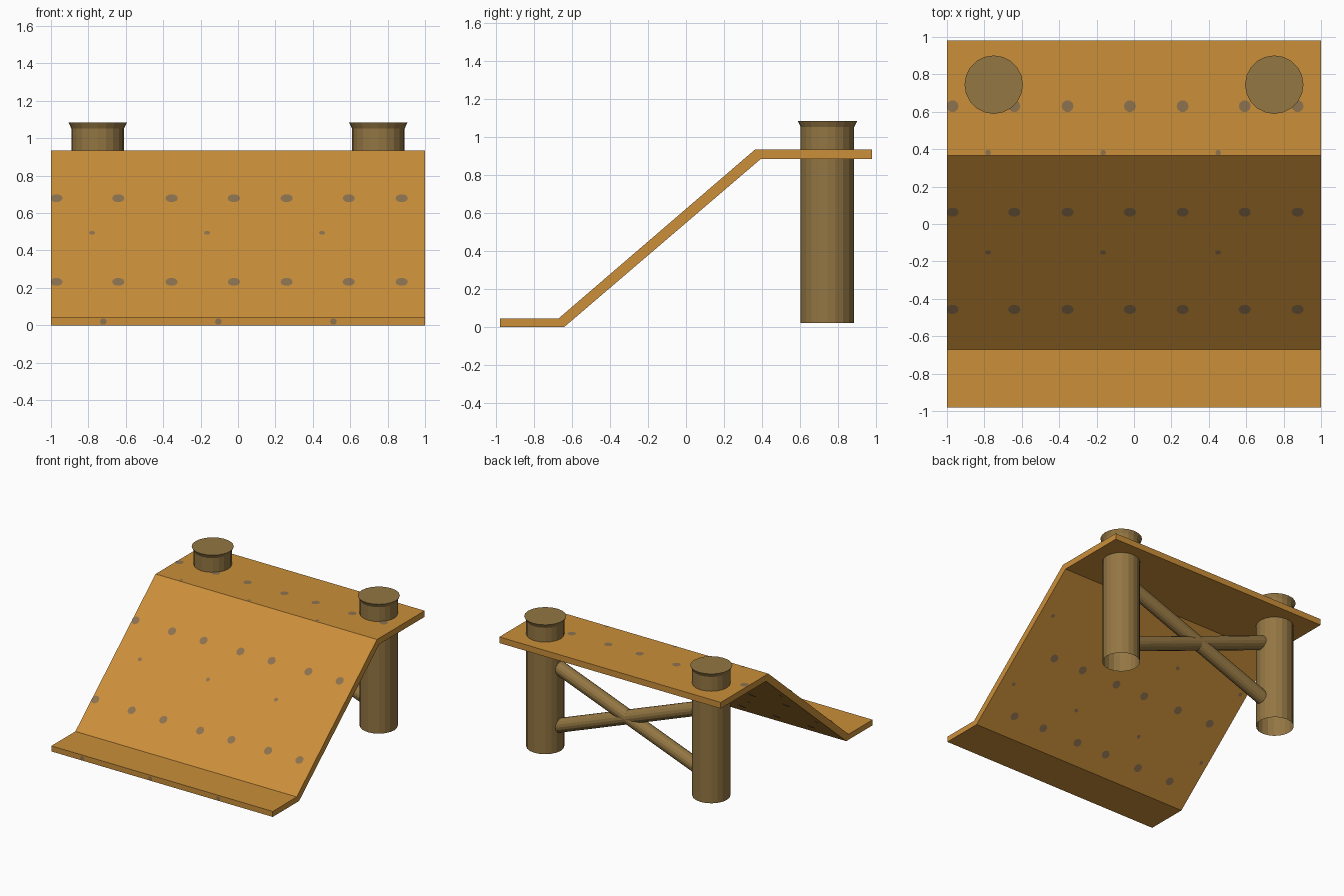
import bpy, bmesh, math
from mathutils import Vector

if "Cube" in bpy.data.objects:
    bpy.data.objects.remove(bpy.data.objects["Cube"])


def material(name, rgb):
    lin = [((c / 255 + 0.055) / 1.055) ** 2.4 for c in rgb]
    m = bpy.data.materials.new(name)
    m.diffuse_color = (*lin, 1)
    m.use_nodes = True
    m.node_tree.nodes["Principled BSDF"].inputs["Base Color"].default_value = m.diffuse_color
    return m


PLANK = material("tan wood", (203, 143, 58))
POST = material("dull brown wood", (147, 118, 67))
SPOT = material("grey brown spot", (140, 114, 80))


def add_object(name, bm, mat):
    mesh = bpy.data.meshes.new(name)
    bm.to_mesh(mesh)
    bm.free()
    mesh.materials.append(mat)
    ob = bpy.data.objects.new(name, mesh)
    bpy.context.collection.objects.link(ob)
    return ob


# Bent ramp board: side profile (y, z) extruded along x
profile = [(-.98, 0), (-.64, 0), (.395, .885), (.98, .885),
           (.98, .935), (.365, .935), (-.67, .045), (-.98, .045)]
bm = bmesh.new()
face = bm.faces.new([bm.verts.new((-1, y, z)) for y, z in profile])
ext = bmesh.ops.extrude_face_region(bm, geom=[face])
bmesh.ops.translate(bm, vec=(2, 0, 0),
                    verts=[v for v in ext["geom"] if isinstance(v, bmesh.types.BMVert)])
bmesh.ops.recalc_face_normals(bm, faces=bm.faces)
add_object("ramp_board", bm, PLANK)


# Posts: open at the bottom, flared cap at the top
def post(name, x, sides=20):
    bm = bmesh.new()
    rings = []
    for r, z in [(.141, .02), (.141, 1.052), (.156, 1.083)]:
        rings.append([bm.verts.new((x + r * math.cos(math.tau * i / sides),
                                    .745 + r * math.sin(math.tau * i / sides), z))
                      for i in range(sides)])
    for a, b in zip(rings, rings[1:]):
        for i in range(sides):
            j = (i + 1) % sides
            bm.faces.new((a[i], a[j], b[j], b[i]))
    bm.faces.new(rings[-1])
    add_object(name, bm, POST)


# Crossed braces between the posts
def brace(name, p, q, radius=.055):
    p, q = Vector(p), Vector(q)
    bm = bmesh.new()
    bmesh.ops.create_cone(bm, cap_ends=True, segments=16, radius1=radius,
                          radius2=radius, depth=(q - p).length)
    ob = add_object(name, bm, POST)
    ob.location = (p + q) / 2
    ob.rotation_euler = (q - p).to_track_quat('Z', 'Y').to_euler()


for side, s in (("left", -1), ("right", 1)):
    post(side + "_post", s * .75)
    brace(side + "_brace", (s * .66, .745, .21), (-s * .66, .745, .71))


# Painted spots: thin discs lying just off the board's faces
def spots(bm, xs, y, z, normal, radius):
    n = Vector(normal).normalized()
    u = Vector((1, 0, 0))
    v = n.cross(u)
    for x in xs:
        c = Vector((x, y, z)) + n * .003
        vs = []
        for i in range(10):
            a = math.tau * i / 10
            p = c + u * radius * math.cos(a) + v * radius * math.sin(a)
            p.x = max(-1, min(1, p.x))
            vs.append(bm.verts.new(p))
        bm.faces.new(vs)


big = [-.97, -.64, -.355, -.022, .26, .592, .875]
small = [-.78, -.165, .45]
slope = (0, -.89, 1.035)
under = (0, .89, -1.035)


def top_z(y):
    return .045 + (y + .67) * .89 / 1.035


def under_z(y):
    return (y + .64) * .885 / 1.035


bm = bmesh.new()
for y in (.065, -.455):
    spots(bm, big, y, top_z(y), slope, .033)
spots(bm, small, -.15, top_z(-.15), slope, .016)
spots(bm, big, .63, .935, (0, 0, 1), .032)
spots(bm, small, .382, .935, (0, 0, 1), .015)
spots(bm, [-.72, -.105, .51], -.98, .02, (0, -1, 0), .018)
# Underside rows
for y, xs in ((-.51, [.74, .46, .125, -.15, -.465, -.775]),
              (-.11, [.686, .41, .08, -.19, -.52, -.83])):
    spots(bm, xs, y, under_z(y), under, .033)
for y in (-.34, .115):
    spots(bm, [.89, .28, -.33, -.94], y, under_z(y), under, .016)
add_object("wood_spots", bm, SPOT)
